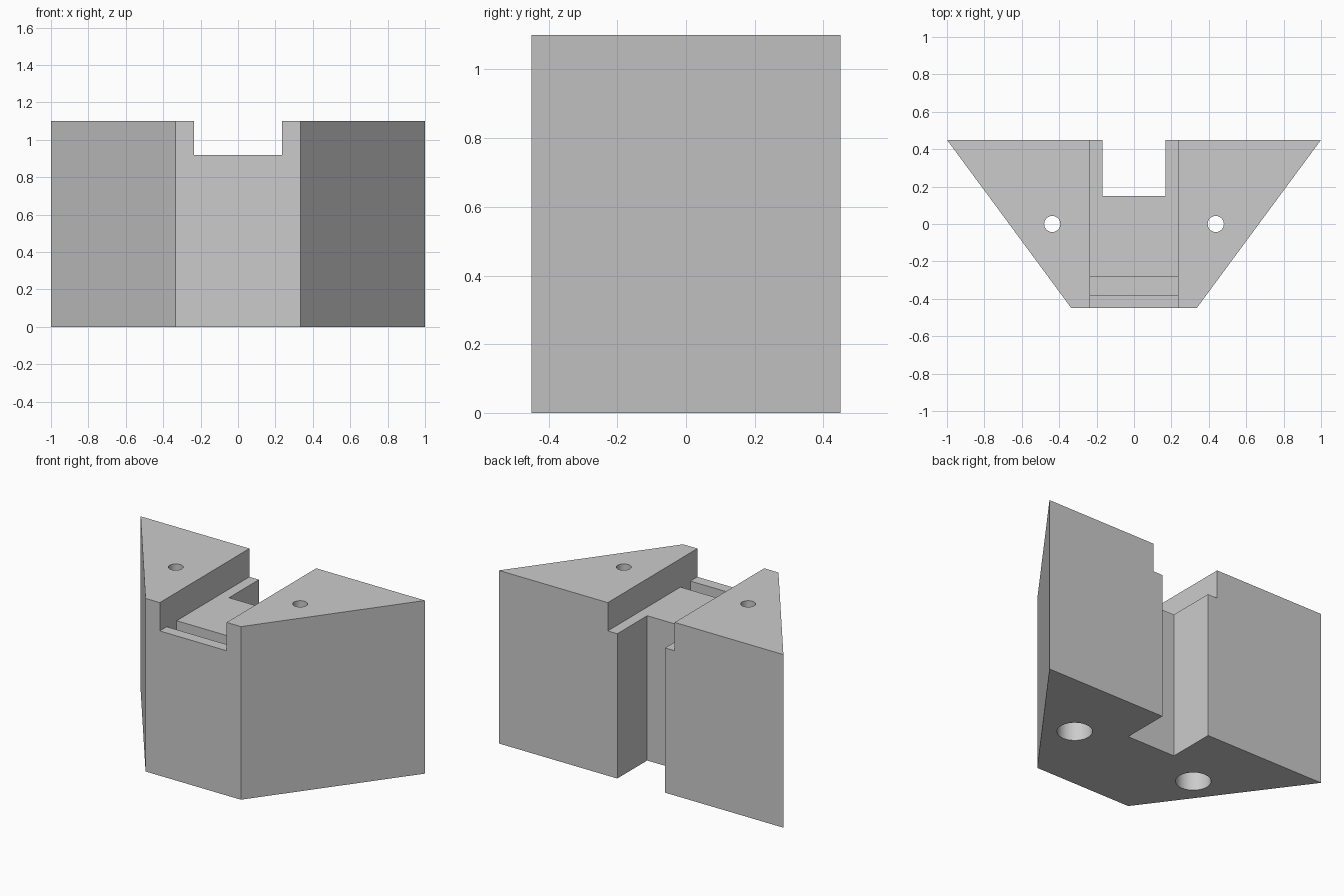
import bpy, bmesh, math
from mathutils import Matrix, Vector

if "Cube" in bpy.data.objects:
    bpy.data.objects.remove(bpy.data.objects["Cube"])

HEIGHT, BACK, OVER = 1.1, 0.45, 0.1
CHANNEL_FLOOR = 0.92
COUNTERBORE_TOP = 0.737

grey = bpy.data.materials.new("plain grey")
grey.use_nodes = True
grey.diffuse_color = (0.6, 0.6, 0.6, 1)
grey.node_tree.nodes["Principled BSDF"].inputs["Base Color"].default_value = grey.diffuse_color


def add_object(name, bm):
    bmesh.ops.recalc_face_normals(bm, faces=bm.faces)
    mesh = bpy.data.meshes.new(name)
    bm.to_mesh(mesh)
    bm.free()
    mesh.materials.append(grey)
    obj = bpy.data.objects.new(name, mesh)
    bpy.context.collection.objects.link(obj)
    return obj


def prism(name, outline, z0, z1):
    bm = bmesh.new()
    face = bm.faces.new([bm.verts.new((x, y, z0)) for x, y in outline])
    top = bmesh.ops.extrude_face_region(bm, geom=[face])["geom"]
    verts = [v for v in top if isinstance(v, bmesh.types.BMVert)]
    bmesh.ops.translate(bm, verts=verts, vec=Vector((0, 0, z1 - z0)))
    return add_object(name, bm)


def centred_box(name, half_width, y0, y1, z0, z1):
    w = half_width
    return prism(name, [(-w, y0), (w, y0), (w, y1), (-w, y1)], z0, z1)


def cylinder(name, x, radius, z0, z1):
    bm = bmesh.new()
    bmesh.ops.create_cone(bm, cap_ends=True, segments=40, radius1=radius, radius2=radius,
                          depth=z1 - z0, matrix=Matrix.Translation((x, 0, (z0 + z1) / 2)))
    return add_object(name, bm)


def cut(body, cutter):
    mod = body.modifiers.new(cutter.name, "BOOLEAN")
    mod.operation = "DIFFERENCE"
    mod.solver = "EXACT"
    mod.object = cutter
    bpy.context.view_layer.objects.active = body
    bpy.ops.object.modifier_apply(modifier=mod.name)
    bpy.data.objects.remove(cutter)


# Tapered block
block = prism("tapered_block", [(-0.335, -BACK), (0.335, -BACK), (1, BACK), (-1, BACK)], 0, HEIGHT)

# Channel along the top, cross groove in its floor, and full-height slot in the back
cut(block, centred_box("top_channel", 0.235, -BACK - OVER, BACK + OVER, CHANNEL_FLOOR, HEIGHT + OVER))
cut(block, centred_box("cross_groove", 0.235, -0.38, -0.28, CHANNEL_FLOOR - 0.1, HEIGHT + OVER))
cut(block, centred_box("back_slot", 0.168, 0.15, BACK + OVER, -OVER, HEIGHT + OVER))

# Screw holes, counterbored from below
for x in (-0.437, 0.437):
    cut(block, cylinder("screw_hole", x, 0.043, -OVER, HEIGHT + OVER))
    cut(block, cylinder("counterbore", x, 0.1, -OVER, COUNTERBORE_TOP))

bpy.ops.object.select_all(action="DESELECT")
block.select_set(True)
bpy.context.view_layer.objects.active = block
bpy.ops.object.shade_smooth_by_angle(angle=math.radians(30))
